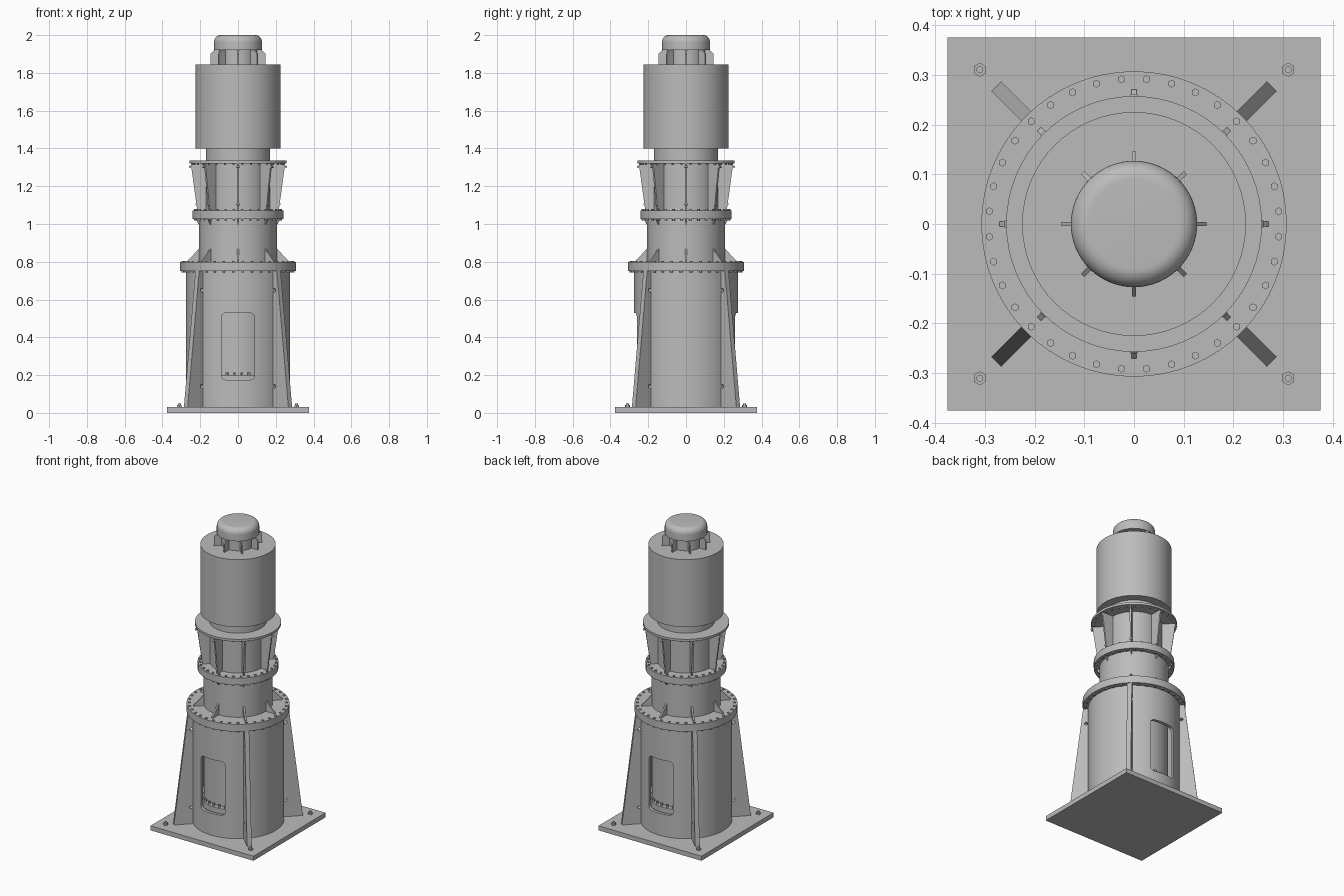
import bpy, bmesh, math
from mathutils import Matrix, Vector

if "Cube" in bpy.data.objects:
    bpy.data.objects.remove(bpy.data.objects["Cube"], do_unlink=True)

GREY = (0.5, 0.5, 0.5, 1)
mat = bpy.data.materials.new("machine grey")
mat.use_nodes = True
mat.diffuse_color = GREY
mat.node_tree.nodes["Principled BSDF"].inputs["Base Color"].default_value = GREY


def finish(name, bm, smooth=True):
    bmesh.ops.recalc_face_normals(bm, faces=bm.faces)
    mesh = bpy.data.meshes.new(name)
    bm.to_mesh(mesh)
    bm.free()
    mesh.materials.append(mat)
    ob = bpy.data.objects.new(name, mesh)
    bpy.context.collection.objects.link(ob)
    if smooth:
        bpy.ops.object.select_all(action="DESELECT")
        ob.select_set(True)
        bpy.context.view_layer.objects.active = ob
        bpy.ops.object.shade_smooth_by_angle(angle=math.radians(35))
    return ob


def lathe(name, profile, closed=False, steps=64):
    """Spin an (r, z) profile around the z axis."""
    bm = bmesh.new()
    vs = [bm.verts.new((r, 0, z)) for r, z in profile]
    pairs = list(zip(vs, vs[1:])) + ([(vs[-1], vs[0])] if closed else [])
    es = [bm.edges.new(p) for p in pairs]
    bmesh.ops.spin(bm, geom=vs + es, axis=(0, 0, 1), cent=(0, 0, 0),
                   angle=math.tau, steps=steps)
    bmesh.ops.remove_doubles(bm, verts=bm.verts, dist=1e-5)
    return finish(name, bm)


def disc(name, r, z0, z1):
    return lathe(name, [(0, z0), (r, z0), (r, z1), (0, z1)])


def ribs(name, profile, thick, count, start=0):
    """Flat radial plates cut to an (r, z) outline."""
    bm = bmesh.new()
    for i in range(count):
        rot = Matrix.Rotation(start + math.tau * i / count, 4, "Z")
        f = bm.faces.new([bm.verts.new(rot @ Vector((r, -thick / 2, z))) for r, z in profile])
        ext = bmesh.ops.extrude_face_region(bm, geom=[f], use_keep_orig=True)
        moved = [v for v in ext["geom"] if isinstance(v, bmesh.types.BMVert)]
        bmesh.ops.translate(bm, verts=moved, vec=rot @ Vector((0, thick, 0)))
    return finish(name, bm, False)


def pegs(name, spots, radius, z0, z1, sides=6):
    """Upright prisms at (x, y) spots."""
    bm = bmesh.new()
    for x, y in spots:
        bmesh.ops.create_cone(bm, cap_ends=True, segments=sides, radius1=radius, radius2=radius,
                              depth=z1 - z0, matrix=Matrix.Translation((x, y, (z0 + z1) / 2)))
    return finish(name, bm, False)


def cross_pins(name, spots, radius, length, count, start=0):
    """Pins crossing the radial plates at (r, z) spots."""
    bm = bmesh.new()
    for i in range(count):
        rot = Matrix.Rotation(start + math.tau * i / count, 4, "Z")
        for r, z in spots:
            bmesh.ops.create_cone(
                bm, cap_ends=True, segments=12, radius1=radius, radius2=radius, depth=length,
                matrix=rot @ Matrix.Translation((r, 0, z)) @ Matrix.Rotation(math.pi / 2, 4, "X"))
    return finish(name, bm, False)


def ring(r, count):
    return [(r * math.cos(math.tau * (i + 0.5) / count),
             r * math.sin(math.tau * (i + 0.5) / count)) for i in range(count)]


def cut(ob, cutter):
    cutter.hide_render = True
    cutter.hide_viewport = True
    cutter.display_type = "WIRE"
    mod = ob.modifiers.new("cut", "BOOLEAN")
    mod.operation = "DIFFERENCE"
    mod.solver = "EXACT"
    mod.object = cutter


def box(name, size, centre):
    bm = bmesh.new()
    bmesh.ops.create_cube(bm, size=1, matrix=Matrix.Translation(centre) @ Matrix.Diagonal((*size, 1)))
    return bm


# Base plate and anchor bolts
finish("base_plate", box("base_plate", (0.75, 0.75, 0.03), (0, 0, 0.015)), False)
corners = [(x, y) for x in (-0.31, 0.31) for y in (-0.31, 0.31)]
pegs("anchor_nuts", corners, 0.014, 0.03, 0.042)
pegs("anchor_studs", corners, 0.007, 0.03, 0.05, 12)

# Hollow pedestal drum with front and back access windows
drum = lathe("pedestal_drum", [(0.275, 0.03), (0.275, 0.75), (0.255, 0.75), (0.255, 0.03)], True)
bm = box("window_cutter", (0.176, 1, 0.355), (0, 0, 0.352))
long_edges = [e for e in bm.edges if abs(e.verts[0].co.y - e.verts[1].co.y) > 0.5]
bmesh.ops.bevel(bm, geom=long_edges, offset=0.025, segments=5, profile=0.5, affect="EDGES")
cut(drum, finish("window_cutter", bm, False))

# Pump column inside the drum
disc("inner_column", 0.205, 0.2, 0.76)
disc("inner_flange", 0.24, 0.165, 0.2)
disc("inner_foot", 0.205, 0.03, 0.165)
pegs("inner_flange_bolts", ring(0.224, 36), 0.008, 0.2, 0.215)

# Corner buttresses with lifting holes
buttress = ribs("buttresses", [(0.26, 0.03), (0.391, 0.03), (0.305, 0.75), (0.26, 0.75)],
                0.028, 4, math.pi / 4)
cut(buttress, cross_pins("hole_cutter", [(0.286, 0.65), (0.286, 0.14)], 0.01, 0.1, 4, math.pi / 4))

# Lower flange, its bolts and gussets
disc("lower_flange", 0.307, 0.75, 0.798)
pegs("lower_flange_bolts", ring(0.292, 36), 0.008, 0.742, 0.803)
ribs("lower_gussets", [(0.2, 0.798), (0.27, 0.798), (0.27, 0.803), (0.205, 0.87), (0.2, 0.87)],
     0.01, 8)

# Middle column and flange
disc("middle_column", 0.207, 0.798, 1.03)
disc("middle_flange", 0.241, 1.026, 1.072)
pegs("middle_flange_bolts", ring(0.229, 32), 0.007, 1.018, 1.08)
ribs("middle_gussets", [(0.2, 0.995), (0.207, 0.995), (0.225, 1.026), (0.2, 1.026)], 0.01, 8)

# Lantern with flaring ribs and the motor mounting flange
disc("lantern_column", 0.17, 1.07, 1.405)
ribs("lantern_ribs", [(0.165, 1.072), (0.216, 1.072), (0.25, 1.322), (0.165, 1.322)], 0.01, 8)
cross_pins("lantern_pins", [(0.219, 1.105), (0.254, 1.303)], 0.006, 0.014, 8)
disc("upper_flange", 0.257, 1.32, 1.335)
pegs("upper_flange_bolts", ring(0.24, 32), 0.006, 1.312, 1.32)

# Motor body, cooling fins and rounded cap
disc("motor_body", 0.225, 1.4, 1.845)
disc("cap_neck", 0.1, 1.845, 1.93)
ribs("cap_fins", [(0.09, 1.845), (0.146, 1.845), (0.146, 1.9), (0.126, 1.922), (0.09, 1.922)],
     0.009, 8)
bend = [(0.09 + 0.037 * math.cos(a), 1.963 + 0.037 * math.sin(a))
        for a in (math.pi / 2 * i / 8 for i in range(9))]
lathe("fan_cap", [(0, 1.92), (0.127, 1.92)] + bend + [(0, 2.0)])
